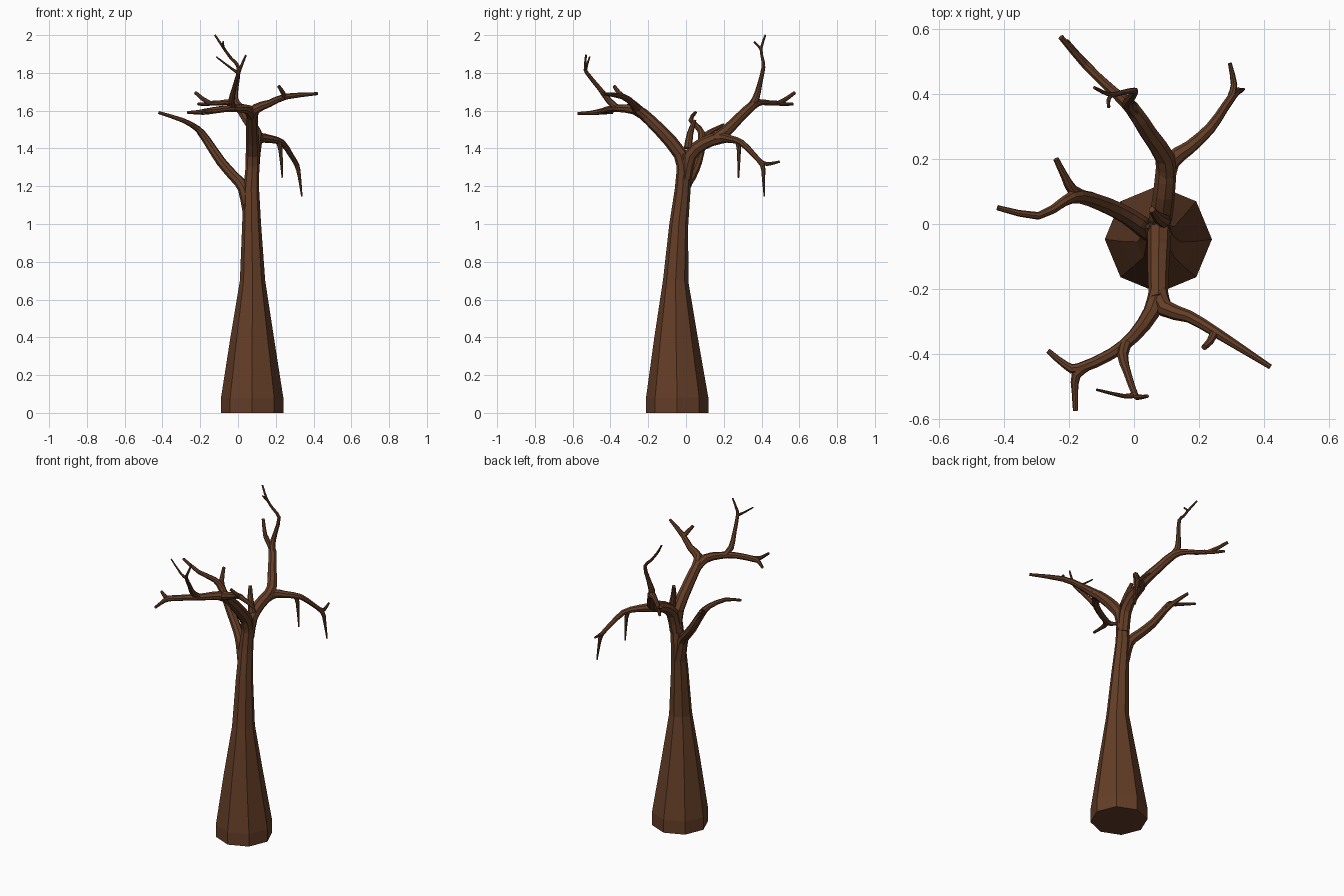
import bpy, bmesh, math
from mathutils import Vector, Matrix

bark = bpy.data.materials.new("bark")
bark.diffuse_color = (0.127, 0.048, 0.02, 1)
SIDES = 8


def smooth_path(pts):
    """Insert a Catmull-Rom midpoint in every segment of an (x, y, z, r) path."""
    p = [Vector(q) for q in pts]
    p = [2 * p[0] - p[1]] + p + [2 * p[-1] - p[-2]]
    out = []
    for i in range(1, len(p) - 2):
        out += [p[i], (9 * (p[i] + p[i + 1]) - p[i - 1] - p[i + 2]) / 16]
    return out + [p[-2]]


def tube(bm, path):
    """Tapered eight-sided tube with closed ends along an (x, y, z, r) path."""
    c = [q.to_3d() for q in path]
    u, prev, rings = None, None, []
    for i, q in enumerate(path):
        a, b = c[max(i - 1, 0)], c[min(i + 1, len(c) - 1)]
        t = (b - a).normalized()
        if u is None:
            ref = Vector((1, 0, 0)) if abs(t.x) < 0.9 else Vector((0, 1, 0))
            u = ref
        else:
            u = prev.rotation_difference(t) @ u
        u = (u - t * u.dot(t)).normalized()
        v, prev = t.cross(u), t
        rings.append([bm.verts.new(c[i] + q[3] * (u * math.cos(k) + v * math.sin(k)))
                      for k in (2 * math.pi * s / SIDES for s in range(SIDES))])
    for lo, hi in zip(rings, rings[1:]):
        for s in range(SIDES):
            n = (s + 1) % SIDES
            bm.faces.new((lo[s], lo[n], hi[n], hi[s]))
    bm.faces.new(rings[0][::-1])
    bm.faces.new(rings[-1])


def limb(name, *paths, smooth=True):
    bm = bmesh.new()
    for p in paths:
        tube(bm, smooth_path(p) if smooth else [Vector(q) for q in p])
    me = bpy.data.meshes.new(name)
    bm.to_mesh(me)
    bm.free()
    me.materials.append(bark)
    bpy.context.collection.objects.link(bpy.data.objects.new(name, me))


# Trunk, flared at the foot
limb("trunk", [
    (.075, -.047, 0, .165), (.075, -.047, .08, .165), (.075, -.053, .40, .115),
    (.077, -.055, .70, .067), (.072, -.038, 1.0, .050), (.070, -.018, 1.18, .042),
    (.076, -.012, 1.30, .036), (.078, -.015, 1.37, .034)], smooth=False)

# Low limb on the left
limb("left_limb",
     [(.065, -.025, 1.06, .040), (.03, -.01, 1.19, .032), (-.02, .025, 1.25, .028),
      (-.09, .06, 1.33, .026), (-.17, .085, 1.45, .022), (-.215, .07, 1.505, .016),
      (-.295, .025, 1.55, .012), (-.42, .05, 1.59, .008)],
     [(-.15, .082, 1.42, .020), (-.19, .105, 1.47, .017), (-.215, .15, 1.50, .012),
      (-.24, .20, 1.525, .009)])

# Front limb, forking left and right
limb("front_limb",
     [(.076, -.01, 1.26, .036), (.078, -.03, 1.37, .037), (.075, -.14, 1.50, .033),
      (.075, -.235, 1.59, .029)])
limb("front_right_branch",
     [(.075, -.20, 1.56, .028), (.095, -.26, 1.61, .027), (.17, -.285, 1.64, .019),
      (.255, -.335, 1.675, .016), (.42, -.44, 1.69, .008)],
     [(.25, -.33, 1.67, .014), (.235, -.36, 1.70, .012), (.215, -.38, 1.73, .009)])
limb("front_left_branch",
     [(.075, -.20, 1.56, .028), (.055, -.27, 1.605, .027), (.0, -.345, 1.612, .021),
      (-.07, -.40, 1.61, .018), (-.17, -.445, 1.595, .017), (-.21, -.435, 1.592, .012),
      (-.265, -.39, 1.59, .008)],
     [(-.14, -.435, 1.60, .015), (-.178, -.465, 1.593, .015), (-.182, -.515, 1.588, .010),
      (-.18, -.575, 1.585, .008)])
limb("front_upright_twig",
     [(-.02, -.36, 1.61, .018), (-.035, -.405, 1.65, .017), (-.02, -.46, 1.72, .012),
      (.003, -.525, 1.80, .010), (.015, -.533, 1.83, .008), (.042, -.53, 1.895, .005)],
     [(.003, -.525, 1.80, .010), (-.03, -.53, 1.82, .007), (-.115, -.51, 1.885, .004)])

# Back limb, forking into a rising and a drooping branch
limb("back_limb",
     [(.075, -.005, 1.24, .035), (.082, .02, 1.36, .036), (.092, .09, 1.425, .034),
      (.10, .18, 1.46, .032)],
     [(.092, .01, 1.40, .022), (.072, .022, 1.48, .017), (.055, .045, 1.55, .010)])
limb("back_rising_branch",
     [(.098, .14, 1.445, .031), (.095, .205, 1.485, .031), (.045, .28, 1.56, .027),
      (-.005, .355, 1.63, .024), (-.06, .405, 1.645, .016), (-.15, .49, 1.64, .013),
      (-.225, .575, 1.695, .009)],
     [(-.13, .475, 1.642, .012), (-.165, .51, 1.635, .011), (-.21, .565, 1.635, .008)])
limb("top_twig",
     [(.01, .335, 1.61, .022), (-.018, .37, 1.665, .019), (-.008, .39, 1.74, .013),
      (.003, .41, 1.83, .010), (-.035, .405, 1.875, .008), (-.075, .398, 1.93, .007),
      (-.122, .42, 2.0, .005)],
     [(-.065, .40, 1.915, .007), (-.078, .385, 1.94, .006), (-.078, .36, 1.965, .005)])
limb("back_drooping_branch",
     [(.095, .13, 1.44, .030), (.115, .195, 1.455, .028), (.17, .235, 1.45, .021),
      (.235, .295, 1.43, .017), (.28, .36, 1.365, .014), (.312, .405, 1.31, .013),
      (.325, .41, 1.25, .009), (.338, .415, 1.145, .004)],
     [(.215, .275, 1.435, .015), (.225, .28, 1.39, .011), (.235, .278, 1.245, .004)],
     [(.30, .395, 1.33, .012), (.308, .43, 1.317, .010), (.295, .495, 1.33, .006)])
